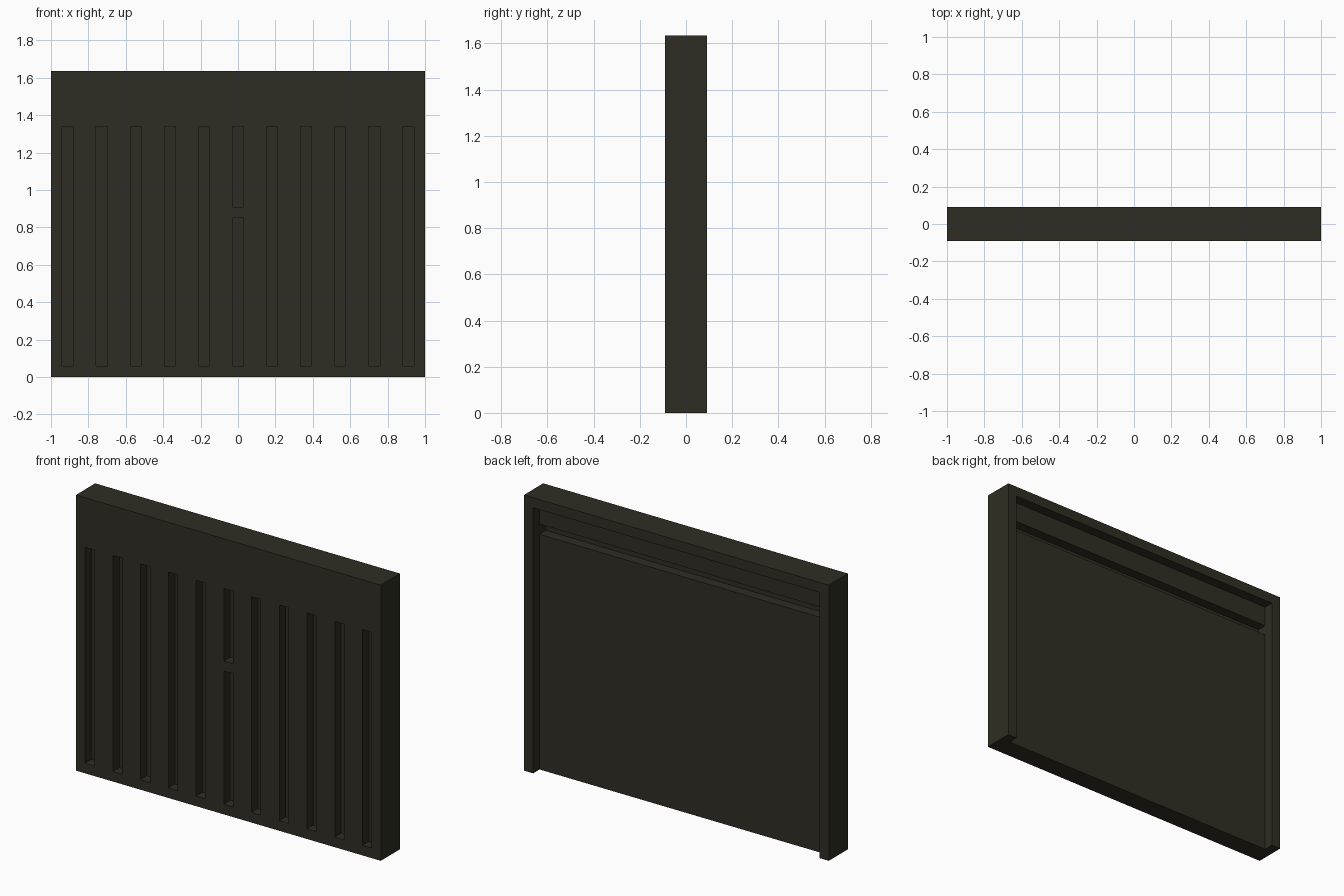
import bpy
import bmesh
from mathutils import Vector

if "Cube" in bpy.data.objects:
    bpy.data.objects.remove(bpy.data.objects["Cube"], do_unlink=True)

W, D, H = 1.0, 0.09, 1.635   # half width, half depth, height
T = 0.06                     # rim, slot and recess size
SPACING = 0.182              # slot spacing

paint = bpy.data.materials.new("dark_olive")
paint.use_nodes = True
colour = (0.028, 0.027, 0.017, 1.0)
paint.diffuse_color = colour
paint.node_tree.nodes["Principled BSDF"].inputs["Base Color"].default_value = colour


def make_boxes(name, boxes):
    """One object from a list of (min corner, max corner) boxes."""
    bm = bmesh.new()
    for low, high in boxes:
        low, high = Vector(low), Vector(high)
        verts = bmesh.ops.create_cube(bm, size=1)["verts"]
        bmesh.ops.scale(bm, vec=high - low, verts=verts)
        bmesh.ops.translate(bm, vec=(low + high) / 2, verts=verts)
    mesh = bpy.data.meshes.new(name)
    bm.to_mesh(mesh)
    bm.free()
    mesh.materials.append(paint)
    obj = bpy.data.objects.new(name, mesh)
    bpy.context.collection.objects.link(obj)
    return obj


def cut(target, name, boxes):
    """Subtract boxes from the target and discard the cutter."""
    cutter = make_boxes(name, boxes)
    cutter.hide_render = True
    mod = target.modifiers.new(name, 'BOOLEAN')
    mod.operation = 'DIFFERENCE'
    mod.solver = 'EXACT'
    mod.object = cutter
    bpy.context.view_layer.objects.active = target
    bpy.ops.object.modifier_apply(modifier=name)
    bpy.data.objects.remove(cutter, do_unlink=True)


# Solid slab
panel = make_boxes("slotted_panel", [((-W, -D, 0), (W, D, H))])

# Back recess, open at the bottom, leaving a rim on the sides and top
rim = W - T
cut(panel, "back_recess", [((-rim, D - T, -0.1), (rim, D + 0.1, H - T))])

# Horizontal groove near the top of the recess
cut(panel, "back_groove", [((-rim, D - 2 * T, 1.395), (rim, D - T + 0.02, 1.455))])

# Vertical front slots, the middle one split by a short bridge
slots = []
for i in range(-5, 6):
    x = i * SPACING
    spans = [(0.06, 0.85), (0.91, 1.34)] if i == 0 else [(0.06, 1.34)]
    for z0, z1 in spans:
        slots.append(((x - T / 2, -D - 0.1, z0), (x + T / 2, -D + T, z1)))
cut(panel, "front_slots", slots)
